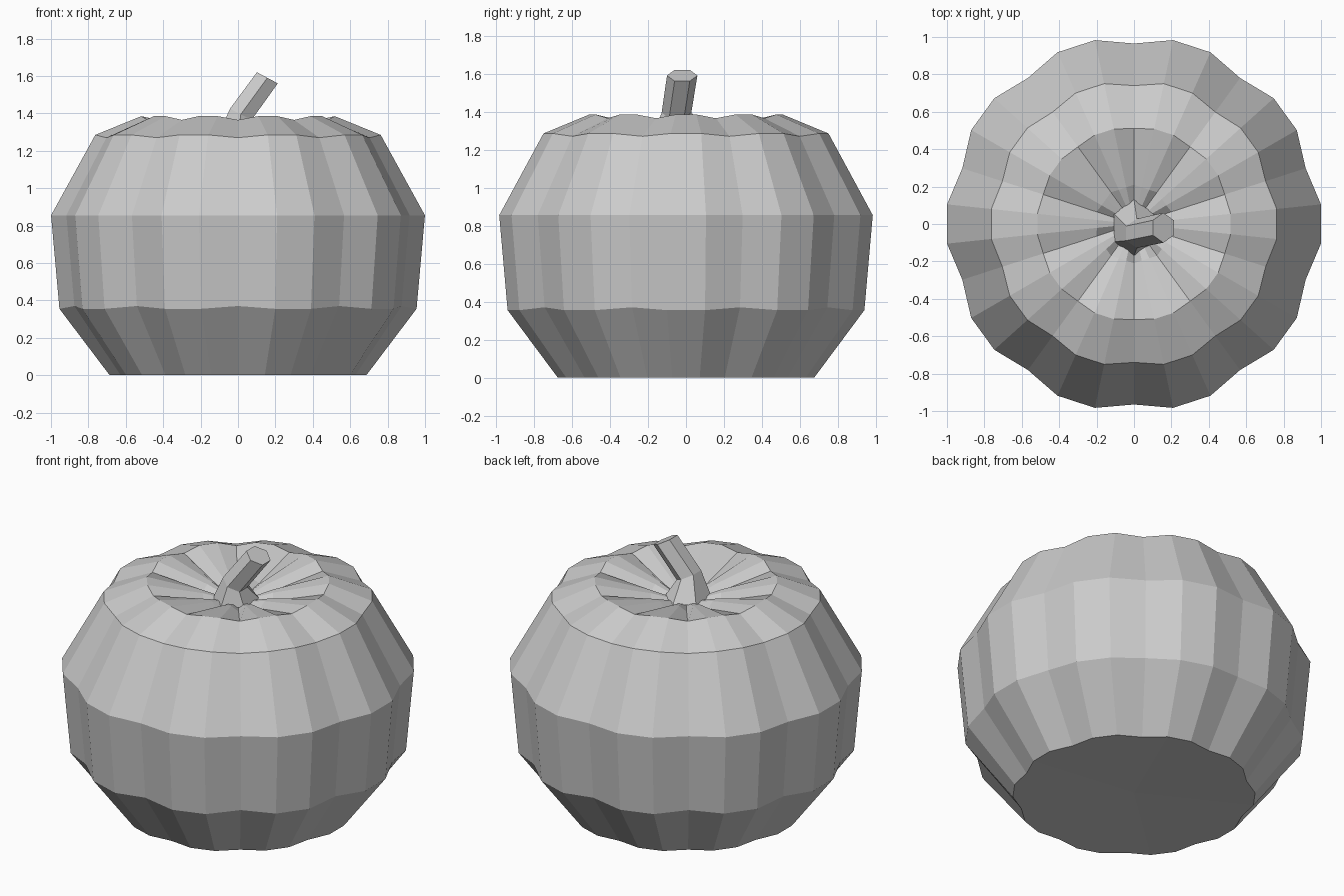
import bpy, bmesh
from math import sin, cos, radians
from mathutils import Vector

if "Cube" in bpy.data.objects:
    bpy.data.objects.remove(bpy.data.objects["Cube"])


def loft(name, rings, start, end):
    """Skin a list of equal-sized rings and close both ends with fans."""
    bm = bmesh.new()
    rows = [[bm.verts.new(p) for p in ring] for ring in rings]
    n = len(rows[0])
    for a, b in zip(rows, rows[1:]):
        for i in range(n):
            j = (i + 1) % n
            bm.faces.new((a[i], a[j], b[j], b[i]))
    for row, tip in ((rows[0], start), (rows[-1], end)):
        c = bm.verts.new(tip)
        for i in range(n):
            bm.faces.new((row[i], row[(i + 1) % n], c))
    bmesh.ops.recalc_face_normals(bm, faces=bm.faces)
    mesh = bpy.data.meshes.new(name)
    bm.to_mesh(mesh)
    bm.free()
    obj = bpy.data.objects.new(name, mesh)
    bpy.context.collection.objects.link(obj)
    return obj


# Body: ten lobes, each with two crest points and one groove point
# (crest radius, crest z, groove radius, groove z)
profile = [
    (0.69, 0.0, 0.66, 0.0),
    (0.96, 0.355, 0.92, 0.37),
    (1.005, 0.855, 0.965, 0.855),
    (0.767, 1.285, 0.74, 1.27),
    (0.52, 1.385, 0.51, 1.365),
    (0.20, 1.315, 0.21, 1.285),
]


def body_ring(rc, zc, rg, zg):
    pts = []
    for k in range(30):
        a = radians(6 + 12 * k)
        r, z = (rg, zg) if k % 3 == 1 else (rc, zc)
        pts.append((r * cos(a), r * sin(a), z))
    return pts


loft("pumpkin_body", [body_ring(*p) for p in profile],
     (0, 0, 0.015), (0, 0, 1.25))


# Stem: six-sided, flared at the base and leaning to +x
def stem_ring(centre, r_side, r_y, tilt):
    side = Vector((cos(radians(tilt)), 0, -sin(radians(tilt))))
    return [Vector(centre) + side * (r_side * cos(radians(30 + 60 * k)))
            + Vector((0, r_y * sin(radians(30 + 60 * k)), 0)) for k in range(6)]


top = (0.157, -0.02, 1.59)
loft("stem", [stem_ring((0, -0.02, 1.28), 0.125, 0.15, 0),
              stem_ring((0.015, -0.05, 1.395), 0.075, 0.078, 28),
              stem_ring(top, 0.073, 0.08, 28)],
     (0, -0.02, 1.27), top)
